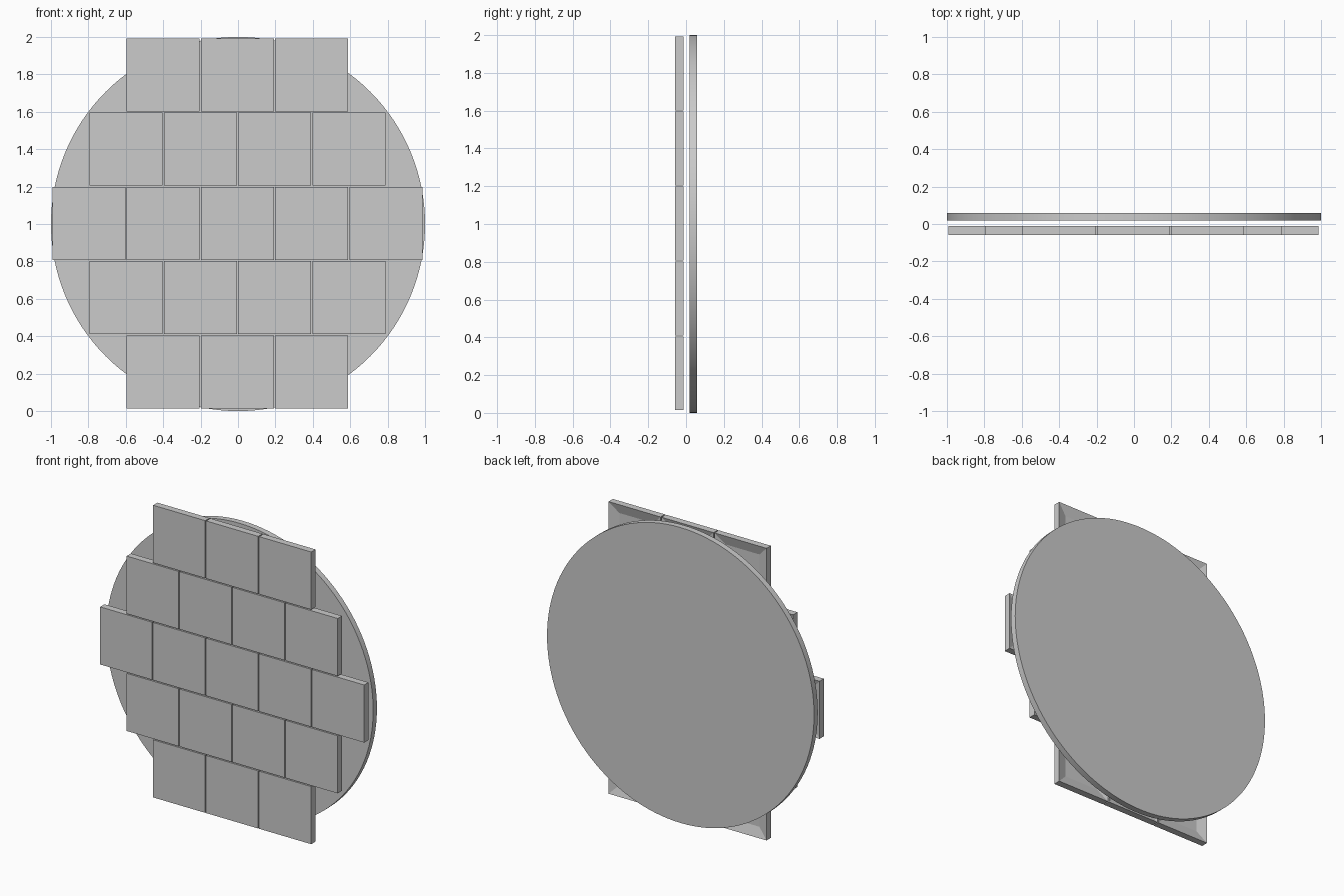
import bpy
import bmesh
import math

cube = bpy.data.objects.get("Cube")
if cube:
    bpy.data.objects.remove(cube, do_unlink=True)

grey = bpy.data.materials.new("plain_grey")
grey.use_nodes = True
GREY = (0.6, 0.6, 0.6, 1)
grey.diffuse_color = GREY
grey.node_tree.nodes["Principled BSDF"].inputs["Base Color"].default_value = GREY

PITCH, SIZE, THICK = 0.397, 0.39, 0.046
FRONT_Y = -0.058
DISC_THICK = 0.04


def add_object(name, bm, location):
    mesh = bpy.data.meshes.new(name)
    bm.to_mesh(mesh)
    bm.free()
    mesh.materials.append(grey)
    obj = bpy.data.objects.new(name, mesh)
    obj.location = location
    bpy.context.collection.objects.link(obj)
    return obj


def add_tile(name, x, z):
    # Square tile with a shallow recess in its back
    bm = bmesh.new()
    bmesh.ops.create_cube(bm, size=1)
    bmesh.ops.scale(bm, vec=(SIZE, THICK, SIZE), verts=bm.verts)
    bm.normal_update()
    back = [f for f in bm.faces if f.normal.y > 0.9]
    bmesh.ops.inset_region(bm, faces=back, thickness=0.095)
    bmesh.ops.translate(bm, vec=(0, -0.02, 0), verts=back[0].verts)
    add_object(name, bm, (x, FRONT_Y + THICK / 2, z))


# Staggered rows of tiles, bottom to top
for row, count in enumerate((3, 4, 5, 4, 3)):
    for col in range(count):
        x = (col - (count - 1) / 2) * PITCH - 0.003
        z = 1.003 + (row - 2) * PITCH
        add_tile(f"tile_row{row + 1}_{col + 1}", x, z)

# Round backing disc standing upright behind the tiles
bm = bmesh.new()
bmesh.ops.create_cone(bm, cap_ends=True, segments=128, radius1=1, radius2=1, depth=DISC_THICK)
disc = add_object("backing_disc", bm, (0, 0.058 - DISC_THICK / 2, 1))
disc.rotation_euler.x = math.pi / 2
bpy.context.view_layer.objects.active = disc
disc.select_set(True)
bpy.ops.object.shade_smooth_by_angle(angle=math.radians(30))
